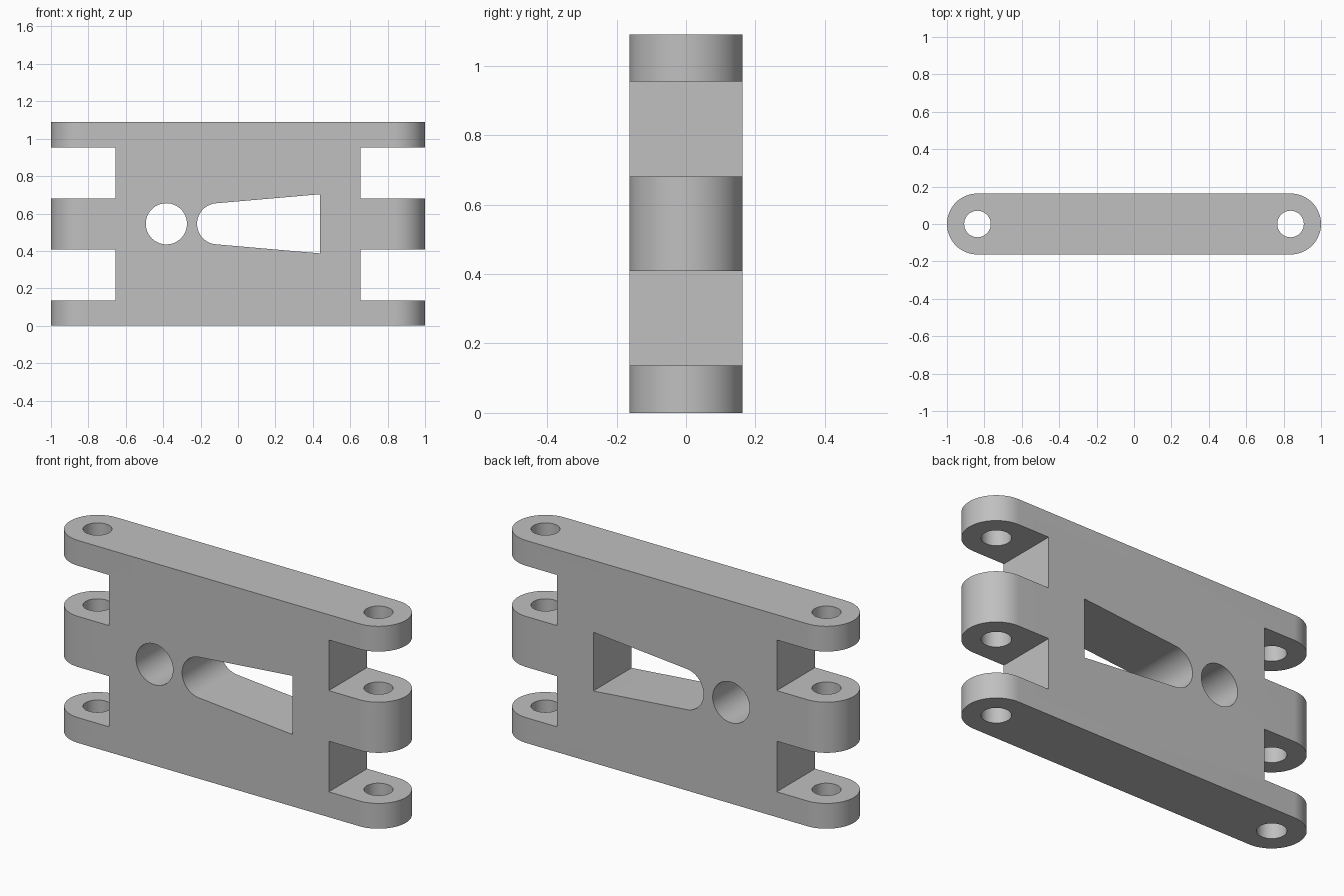
import bpy, math
from mathutils import Vector

if "Cube" in bpy.data.objects:
    bpy.data.objects.remove(bpy.data.objects["Cube"])

H = 1.09          # height
R = 0.163         # half thickness and end radius
PIN_X = 1 - R     # pin hole position
MID = H / 2

grey = bpy.data.materials.new("plain grey")
grey.diffuse_color = (0.527, 0.527, 0.527, 1)
grey.use_nodes = True
grey.node_tree.nodes["Principled BSDF"].inputs["Base Color"].default_value = grey.diffuse_color


def arc(cx, cy, r, start, end, n):
    """Points on an arc, angles in degrees, both ends included."""
    return [(cx + r * math.cos(math.radians(start + (end - start) * i / n)),
             cy + r * math.sin(math.radians(start + (end - start) * i / n)))
            for i in range(n + 1)]


def prism(name, outline, base, sweep):
    """Extrude a closed 2D outline; base maps its points into space."""
    bottom = [Vector(base(u, v)) for u, v in outline]
    top = [p + Vector(sweep) for p in bottom]
    n = len(outline)
    faces = [list(range(n))[::-1], list(range(n, 2 * n))]
    faces += [[i, (i + 1) % n, n + (i + 1) % n, n + i] for i in range(n)]
    mesh = bpy.data.meshes.new(name)
    mesh.from_pydata(bottom + top, [], faces)
    mesh.materials.append(grey)
    ob = bpy.data.objects.new(name, mesh)
    bpy.context.collection.objects.link(ob)
    return ob


def vertical(name, outline, z0, z1):
    return prism(name, outline, lambda u, v: (u, v, z0), (0, 0, z1 - z0))


def through_front(name, outline):
    return prism(name, outline, lambda u, v: (u, 0.5, v), (0, -1, 0))


# Link body: rounded slab standing on its edge
body = vertical("link_body",
                arc(PIN_X, 0, R, -90, 90, 40) + arc(-PIN_X, 0, R, 90, 270, 40), 0, H)

cutters = []
for side in (-1, 1):
    # Vertical pin holes through the lugs
    cutters.append(vertical("pin_hole_cutter",
                            arc(side * PIN_X, 0, 0.071, 0, 360, 48)[:-1], -0.2, H + 0.2))
    # Notches between the lugs
    for z0, z1 in ((H / 8, H * 3 / 8), (H * 5 / 8, H * 7 / 8)):
        a, b = sorted((side * 0.655, side * 1.3))
        cutters.append(through_front("notch_cutter", [(a, z0), (b, z0), (b, z1), (a, z1)]))

# Round window and flared window through the web
cutters.append(through_front("round_window_cutter",
                             arc(-0.383, MID, 0.11, 0, 360, 64)[:-1]))
cutters.append(through_front("flared_window_cutter",
                             [(0.438, MID - 0.158)] + [(0.438, MID + 0.158)]
                             + arc(-0.109, MID, 0.11, 95, 265, 40)))

for c in cutters:
    mod = body.modifiers.new(c.name, 'BOOLEAN')
    mod.operation = 'DIFFERENCE'
    mod.solver = 'EXACT'
    mod.object = c

# Apply the cuts, then drop the cutters
bpy.context.view_layer.update()
result = bpy.data.meshes.new_from_object(body.evaluated_get(bpy.context.evaluated_depsgraph_get()))
body.modifiers.clear()
body.data = result
for c in cutters:
    bpy.data.objects.remove(c)

# Smooth the curved walls, keep the edges sharp
bpy.context.view_layer.objects.active = body
body.select_set(True)
bpy.ops.object.shade_smooth_by_angle(angle=math.radians(30))
